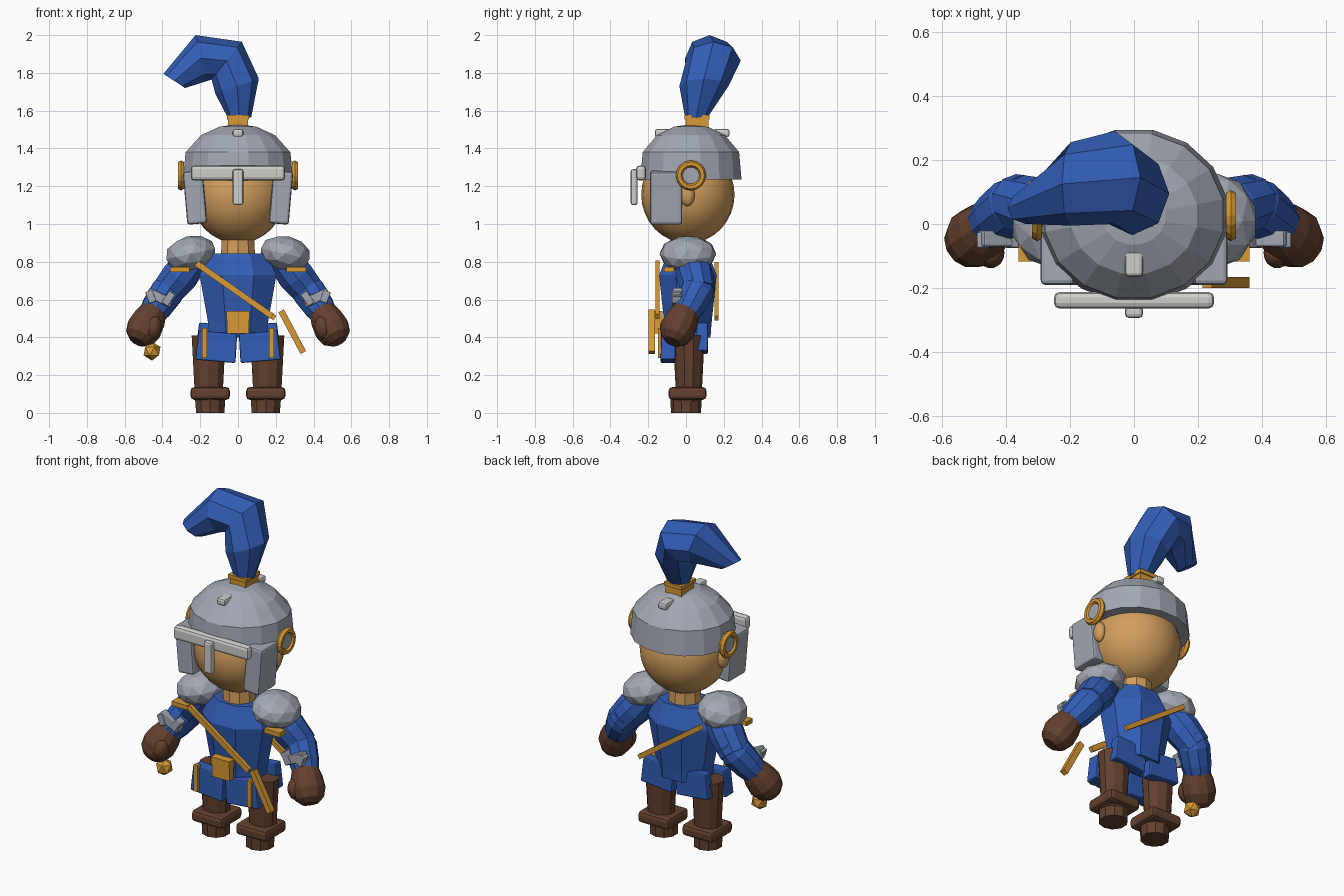
import bpy, bmesh, math
from mathutils import Vector, Matrix

if "Cube" in bpy.data.objects:
    bpy.data.objects.remove(bpy.data.objects["Cube"])


def material(name, rgb):
    m = bpy.data.materials.new(name)
    m.diffuse_color = (*rgb, 1)
    m.use_nodes = True
    m.node_tree.nodes["Principled BSDF"].inputs["Base Color"].default_value = m.diffuse_color
    return m


BLUE = material("blue cloth", (0.032, 0.11, 0.47))
STEEL = material("steel", (0.36, 0.39, 0.45))
TRIM = material("pale trim", (0.62, 0.63, 0.60))
GOLD = material("gold", (0.68, 0.32, 0.035))
SKIN = material("skin", (0.64, 0.34, 0.11))
BROWN = material("brown leather", (0.125, 0.052, 0.028))


def finish(name, bm, mat, smooth=False):
    bmesh.ops.recalc_face_normals(bm, faces=bm.faces)
    me = bpy.data.meshes.new(name)
    bm.to_mesh(me)
    bm.free()
    me.materials.append(mat)
    for p in me.polygons:
        p.use_smooth = smooth
    ob = bpy.data.objects.new(name, me)
    bpy.context.collection.objects.link(ob)
    return ob


def box(name, c, size, mat, rot=(0, 0, 0), bevel=0.0, taper=1.0):
    """Box with rotation in degrees; taper scales the lower face."""
    bm = bmesh.new()
    bmesh.ops.create_cube(bm, size=1)
    for v in bm.verts:
        k = taper if v.co.z < 0 else 1
        v.co = Vector((v.co.x * size[0] * k, v.co.y * size[1] * k, v.co.z * size[2]))
    if bevel:
        bmesh.ops.bevel(bm, geom=bm.edges[:], offset=bevel, segments=2,
                        profile=0.5, affect='EDGES')
    ob = finish(name, bm, mat)
    ob.location = c
    ob.rotation_euler = [math.radians(a) for a in rot]
    return ob


def loft(name, rings, mat):
    """Skin a list of equal-length point rings and cap both ends."""
    bm = bmesh.new()
    vs = [[bm.verts.new(p) for p in r] for r in rings]
    n = len(vs[0])
    for a, b in zip(vs, vs[1:]):
        for i in range(n):
            j = (i + 1) % n
            bm.faces.new((a[i], a[j], b[j], b[i]))
    bm.faces.new(vs[0])
    bm.faces.new(vs[-1])
    return finish(name, bm, mat)


def ellipse(c, u, v, n, phase=0.5):
    c, u, v = Vector(c), Vector(u), Vector(v)
    angs = [2 * math.pi * (i + phase) / n for i in range(n)]
    return [c + u * math.cos(a) + v * math.sin(a) for a in angs]


def lathe(name, c, profile, n, mat, depth=1.0):
    """Upright stack of (radius, z) rings; depth squashes along y."""
    return loft(name, [ellipse((c[0], c[1], z), (r, 0, 0), (0, r * depth, 0), n)
                       for r, z in profile], mat)


def limb(name, p, q, profile, n, mat):
    """Stack of (position 0-1, radius) rings along the line p to q."""
    p, q = Vector(p), Vector(q)
    u = (q - p).cross(Vector((0, 1, 0))).normalized()
    v = (q - p).cross(u).normalized()
    return loft(name, [ellipse(p.lerp(q, t), u * r, v * r, n) for t, r in profile], mat)


def ball(name, c, radii, mat, ico=0, rot=(0, 0, 0), smooth=False):
    bm = bmesh.new()
    if ico:
        bmesh.ops.create_icosphere(bm, subdivisions=ico, radius=1)
    else:
        bmesh.ops.create_uvsphere(bm, u_segments=24, v_segments=16, radius=1)
    bm.transform(Matrix.Diagonal((*radii, 1)))
    ob = finish(name, bm, mat, smooth)
    ob.location = c
    ob.rotation_euler = [math.radians(a) for a in rot]
    return ob


# Head, neck and helmet dome
ball("head", (0, 0.01, 1.155), (0.25, 0.247, 0.257), SKIN, smooth=True)
lathe("neck", (0, 0.01), [(0.095, 0.82), (0.09, 0.95)], 10, SKIN)
lathe("helmet_dome", (0, 0.026),
      [(0.297, 1.235), (0.283, 1.38), (0.20, 1.47), (0.10, 1.515), (0.01, 1.527)],
      16, STEEL, 0.92)

# Visor bar, nose guard and crest studs
box("brow_bar", (0, -0.238, 1.27), (0.50, 0.052, 0.08), TRIM, bevel=0.018)
box("nose_guard", (0, -0.275, 1.195), (0.056, 0.036, 0.19), TRIM, bevel=0.012)
for label, y in (("front", -0.122), ("rear", 0.188)):
    box(label + "_crest_stud", (0, y, 1.482), (0.056, 0.085, 0.042), TRIM, bevel=0.012)

# Plume socket and plume: inner x, z, outer x, z, centre y, half depth
box("plume_socket", (0, 0.058, 1.54), (0.105, 0.12, 0.06), GOLD)
box("plume_collar", (0, 0.058, 1.565), (0.118, 0.134, 0.022), GOLD)
plume = [(-0.055, 1.565, 0.07, 1.565, 0.055, 0.06),
         (-0.12, 1.69, 0.11, 1.77, 0.095, 0.13),
         (-0.14, 1.765, 0.02, 1.965, 0.145, 0.145),
         (-0.17, 1.755, -0.225, 2.0, 0.125, 0.13),
         (-0.28, 1.72, -0.395, 1.795, 0.05, 0.05)]
loft("plume", [ellipse(((a + c) / 2, y, (b + d) / 2), ((c - a) / 2, 0, (d - b) / 2),
                       (0, h, 0), 8, 0) for a, b, c, d, y, h in plume], BLUE)

# Torso and hips
loft("torso", [ellipse((0, 0.01, z), (rx, 0, 0), (0, ry, 0), 8)
               for z, rx, ry in [(0.40, 0.165, 0.13), (0.47, 0.17, 0.135), (0.73, 0.22, 0.165),
                                 (0.845, 0.165, 0.115)]], BLUE)
box("belt_pouch", (0, -0.145, 0.465), (0.115, 0.04, 0.09), GOLD)
box("pouch_flap", (0, -0.148, 0.517), (0.122, 0.046, 0.046), GOLD)

# Diagonal shoulder strap, front and back, and the loose scabbard
box("front_strap", (-0.02, -0.15, 0.652), (0.49, 0.022, 0.032), GOLD, (0, 35, 0))
box("back_strap", (-0.01, 0.162, 0.645), (0.50, 0.022, 0.028), GOLD, (0, 35, 0))
box("scabbard", (0.287, -0.182, 0.43), (0.033, 0.034, 0.25), GOLD, (0, -28, 0))

for s, side in ((-1, "left"), (1, "right")):
    # Cheek plates, ears and round helmet hinges
    box(side + "_cheek_plate", (s * 0.228, -0.105, 1.14), (0.105, 0.17, 0.28), STEEL,
        (0, s * 5, 0), 0.014)
    ball(side + "_ear", (s * 0.252, 0.008, 1.155), (0.03, 0.038, 0.06), SKIN, smooth=True)
    bpy.ops.mesh.primitive_torus_add(major_segments=16, minor_segments=6, major_radius=0.062,
                                     minor_radius=0.018, location=(s * 0.302, 0.026, 1.257),
                                     rotation=(0, math.pi / 2, 0))
    ring = bpy.context.object
    ring.name = side + "_hinge_ring"
    ring.data.materials.append(GOLD)
    limb(side + "_hinge_disc", (s * 0.27, 0.026, 1.257), (s * 0.308, 0.026, 1.257),
         [(0, 0.05), (1, 0.045)], 10, STEEL)

    # Shoulder pad and arm
    ball(side + "_shoulder_pad", (s * 0.25, 0.01, 0.842), (0.138, 0.15, 0.095), STEEL, 2,
         (0, s * 12, 0))
    elbow, wrist = (s * 0.365, 0.065, 0.655), (s * 0.465, -0.01, 0.51)
    limb(side + "_upper_arm", (s * 0.22, 0.02, 0.83), elbow,
         [(0, 0.085), (0.6, 0.1), (1.1, 0.088)], 10, BLUE)
    limb(side + "_forearm", elbow, wrist,
         [(-0.35, 0.068), (0.1, 0.092), (0.6, 0.085), (1, 0.07)], 10, BLUE)
    box(side + "_arm_strap", (s * 0.308, -0.09, 0.76), (0.105, 0.055, 0.027), GOLD)
    box(side + "_elbow_plate", (s * 0.415, -0.045, 0.61), (0.14, 0.05, 0.05), STEEL,
        (0, -s * 25, 0), 0.006)
    box(side + "_elbow_flap_outer", (s * 0.462, -0.05, 0.615), (0.04, 0.05, 0.065), STEEL,
        (0, s * 20, 0), 0.006)
    box(side + "_elbow_flap_inner", (s * 0.368, -0.05, 0.605), (0.04, 0.05, 0.075), STEEL,
        (0, -s * 35, 0), 0.006)

    # Mitten with thumb
    limb(side + "_mitten", (s * 0.44, 0.005, 0.55), (s * 0.535, -0.075, 0.375),
         [(0, 0.068), (0.3, 0.088), (0.6, 0.096), (0.85, 0.08), (0.99, 0.045)], 12, BROWN)
    ball(side + "_thumb", (s * 0.447, -0.09, 0.45), (0.042, 0.048, 0.062), BROWN,
         rot=(0, -s * 10, 0), smooth=True)

    # Skirt plates with gold tabs
    box(side + "_front_skirt", (s * 0.113, -0.095, 0.35), (0.205, 0.075, 0.155), BLUE,
        (0, -s * 5, 0), 0.008, 1.04)
    box(side + "_back_skirt", (s * 0.113, 0.085, 0.395), (0.2, 0.06, 0.15), BLUE,
        (0, -s * 5, 0), 0.008, 1.04)
    box(side + "_skirt_tab", (s * 0.177, -0.137, 0.37), (0.027, 0.025, 0.16), GOLD)

    # Leg, boot cuff and foot
    lathe(side + "_leg", (s * 0.155, 0.015), [(0.075, 0.06), (0.08, 0.14), (0.095, 0.41)],
          10, BROWN, 0.88)
    box(side + "_boot_cuff", (s * 0.147, 0.008, 0.103), (0.208, 0.2, 0.068), BROWN, bevel=0.02)
    lathe(side + "_foot", (s * 0.147, 0), [(0.08, 0), (0.082, 0.08)], 10, BROWN)

# Pommel held under one mitten
ball("pommel", (-0.455, -0.05, 0.327), (0.05, 0.05, 0.05), GOLD, 1)
